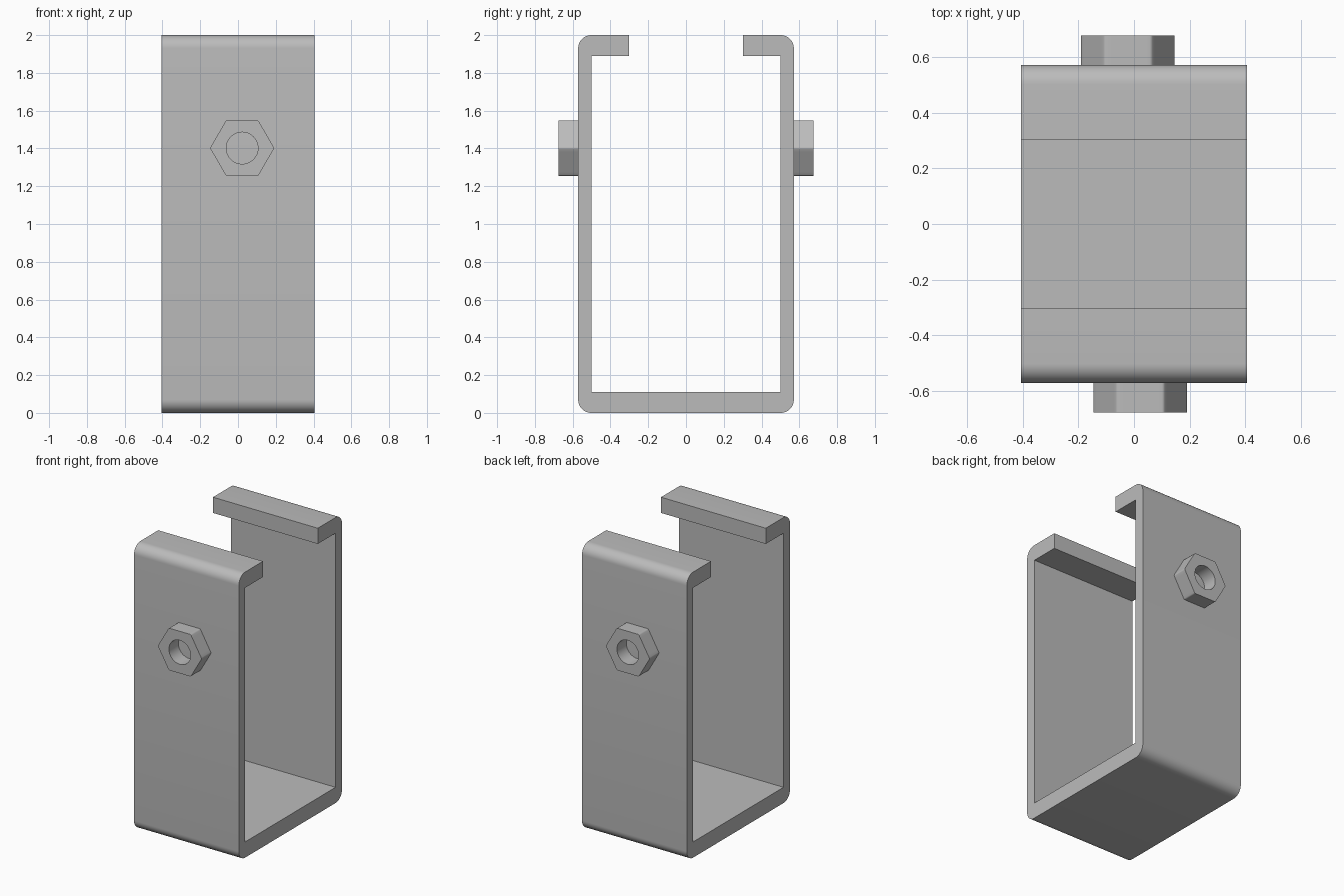
import bpy, bmesh
from math import pi, cos, sin, radians

cube = bpy.data.objects.get("Cube")
if cube:
    bpy.data.objects.remove(cube, do_unlink=True)

GREY = (0.5, 0.5, 0.5, 1.0)
metal = bpy.data.materials.new("grey metal")
metal.use_nodes = True
metal.diffuse_color = GREY
metal.node_tree.nodes["Principled BSDF"].inputs["Base Color"].default_value = GREY


def finish(bm, name):
    """Turn a bmesh into a smooth-by-angle object."""
    bmesh.ops.recalc_face_normals(bm, faces=bm.faces)
    mesh = bpy.data.meshes.new(name)
    bm.to_mesh(mesh)
    bm.free()
    mesh.materials.append(metal)
    obj = bpy.data.objects.new(name, mesh)
    bpy.context.collection.objects.link(obj)
    bpy.ops.object.select_all(action='DESELECT')
    obj.select_set(True)
    bpy.context.view_layer.objects.active = obj
    bpy.ops.object.shade_smooth_by_angle(angle=radians(30))
    return obj


# Bracket: open C profile in the YZ plane, extruded along x
HALF_W, OUT, IN, LIP, R = 0.406, 0.571, 0.5, 0.303, 0.07
FLOOR, LIP_Z, TOP = 0.11, 1.89, 2.0


def arc(cy, cz, start, steps=10):
    return [(cy + R * cos(start + pi / 2 * i / steps),
             cz + R * sin(start + pi / 2 * i / steps)) for i in range(steps + 1)]


half = arc(OUT - R, R, -pi / 2) + arc(OUT - R, TOP - R, 0)
half += [(LIP, TOP), (LIP, LIP_Z), (IN, LIP_Z), (IN, FLOOR)]
profile = half + [(-y, z) for y, z in reversed(half)]

bm = bmesh.new()
face = bm.faces.new([bm.verts.new((-HALF_W, y, z)) for y, z in profile])
ext = bmesh.ops.extrude_face_region(bm, geom=[face], use_keep_orig=True)
moved = [g for g in ext["geom"] if isinstance(g, bmesh.types.BMVert)]
bmesh.ops.translate(bm, verts=moved, vec=(2 * HALF_W, 0, 0))
finish(bm, "channel_bracket")


# Hex nuts with a round bore, closed at the bottom by the bracket wall
def hex_nut(name, x, y_wall, y_end, z=1.402, radius=0.17, bore=0.084, n=48):
    bm = bmesh.new()
    rings = {}
    for end, y in (("wall", y_wall), ("end", y_end)):
        for kind in ("hex", "bore"):
            ring = []
            for i in range(n):
                a = 2 * pi * i / n
                r = bore
                if kind == "hex":
                    r = radius * cos(pi / 6) / cos(a % (pi / 3) - pi / 6)
                ring.append(bm.verts.new((x + r * cos(a), y, z + r * sin(a))))
            rings[end, kind] = ring
    loops = [rings["wall", "hex"], rings["end", "hex"],
             rings["end", "bore"], rings["wall", "bore"]]
    for k, loop in enumerate(loops):
        other = loops[(k + 1) % 4]
        for i in range(n):
            j = (i + 1) % n
            bm.faces.new((loop[i], loop[j], other[j], other[i]))
    # slightly rounded hex corners
    corners = [bm.edges.get((loops[0][i], loops[1][i])) for i in range(0, n, n // 6)]
    bmesh.ops.bevel(bm, geom=corners, offset=0.007, segments=3, profile=0.5,
                    affect='EDGES')
    return finish(bm, name)


for name, side in (("front_nut", -1), ("back_nut", 1)):
    hex_nut(name, -0.022 * side, OUT * side, 0.676 * side)
